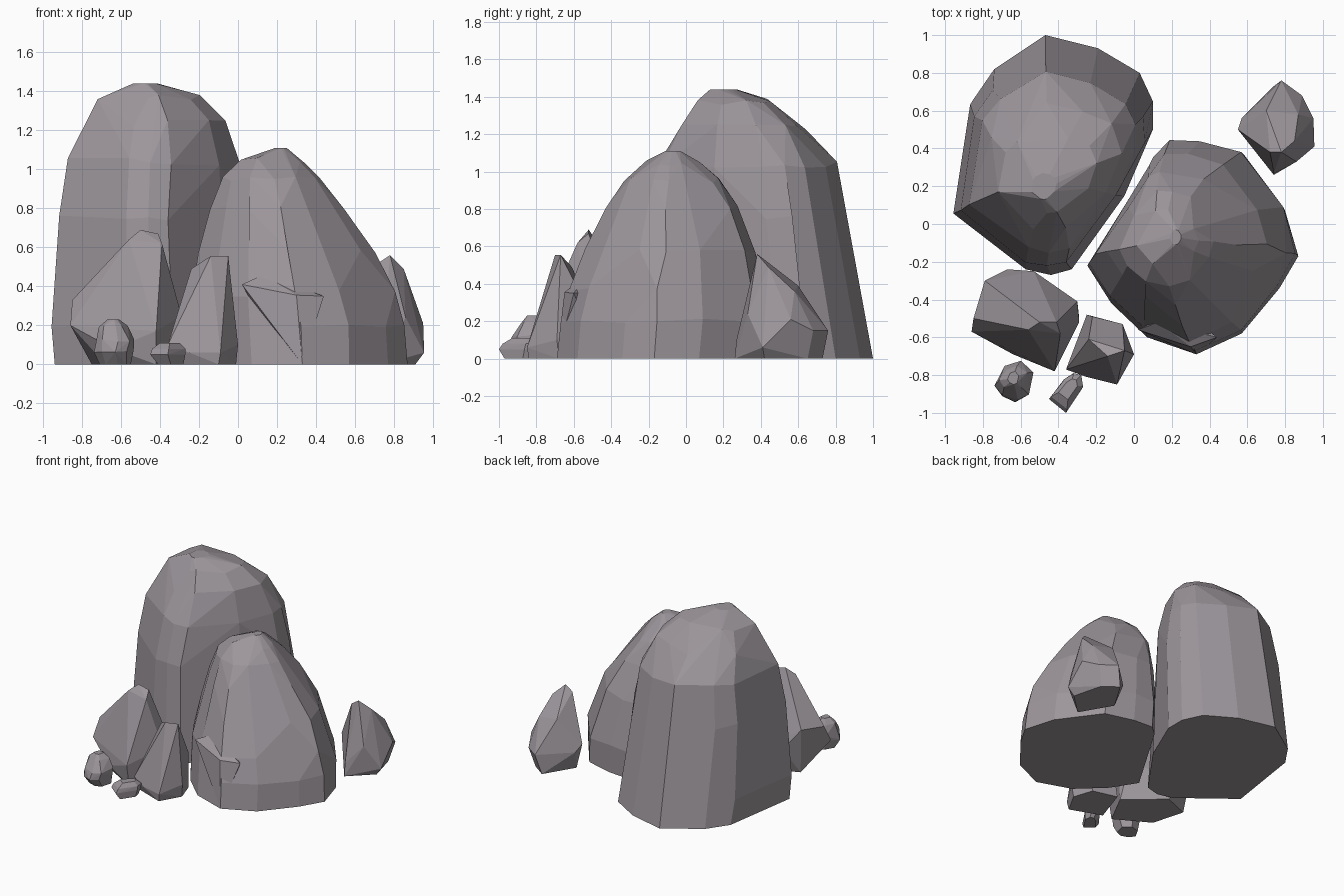
import bpy, bmesh, math, random

random.seed(7)

# Warm grey stone
stone = bpy.data.materials.new("stone")
stone.diffuse_color = (.335, .305, .33, 1)


def rock(name, points, flatten=5):
    """Flat-faceted boulder: convex hull of the points with near-coplanar faces merged."""
    bm = bmesh.new()
    for p in points:
        bm.verts.new(p)
    bmesh.ops.convex_hull(bm, input=bm.verts[:])
    bmesh.ops.delete(bm, geom=[v for v in bm.verts if not v.link_faces], context='VERTS')
    bmesh.ops.dissolve_limit(bm, angle_limit=math.radians(flatten),
                             verts=bm.verts[:], edges=bm.edges[:])
    bmesh.ops.recalc_face_normals(bm, faces=bm.faces[:])
    mesh = bpy.data.meshes.new(name)
    bm.to_mesh(mesh)
    bm.free()
    mesh.materials.append(stone)
    obj = bpy.data.objects.new(name, mesh)
    bpy.context.collection.objects.link(obj)
    return obj


def unit(values):
    """Rescale values to the range -1 to 1."""
    lo, hi = min(values), max(values)
    return [2 * (v - lo) / (hi - lo) - 1 for v in values]


def stack(outline, levels, jitter=0.0, rounding=0.0):
    """Refit a ground outline to a box (z, x0, x1, y0, y1) per level, rounder towards the top."""
    us, vs = unit([p[0] for p in outline]), unit([p[1] for p in outline])
    top = levels[-1][0]
    points = []
    for z, x0, x1, y0, y1 in levels:
        k = rounding * (z / top) ** 3
        fs = [1 + k * (1 / math.hypot(u, v) - 1) for u, v in zip(us, vs)]
        ru = unit([f * u for f, u in zip(fs, us)])
        rv = unit([f * v for f, v in zip(fs, vs)])
        j = jitter if 0 < z < top else 0
        for u, v in zip(ru, rv):
            points.append(((x0 + x1 + u * (x1 - x0)) / 2 + random.uniform(-j, j) * 0.5,
                           (y0 + y1 + v * (y1 - y0)) / 2 + random.uniform(-j, j) * 0.5,
                           z + random.uniform(-j, j)))
    return points


# Tall back boulder
rock("tall_boulder", stack(
    [(-.95, .06), (-.86, .66), (-.75, .82), (-.48, 1.0), (-.2, .93), (.02, .8),
     (.09, .65), (.09, .5), (-.06, .15), (-.34, -.24), (-.45, -.27), (-.57, -.24)],
    [(0, -.94, .10, -.27, 1.0), (.2, -.96, .09, -.26, .96), (.75, -.92, .05, -.22, .86),
     (1.04, -.87, .02, -.15, .80), (1.24, -.79, -.07, -.04, .64),
     (1.37, -.71, -.20, .06, .48), (1.44, -.54, -.41, .13, .27)], .02, .6))

# Broad front boulder
rock("broad_boulder", stack(
    [(-.24, -.23), (-.04, .12), (.12, .37), (.2, .44), (.36, .43), (.58, .37), (.8, .07),
     (.87, -.17), (.77, -.34), (.57, -.58), (.33, -.69), (.07, -.6), (-.12, -.42)],
    [(0, -.24, .87, -.69, .44), (.2, -.24, .86, -.66, .44), (.36, -.23, .80, -.62, .41),
     (.58, -.20, .70, -.53, .37), (.8, -.14, .55, -.43, .28), (.95, -.08, .43, -.33, .17),
     (1.04, .01, .34, -.24, .08), (1.11, .19, .25, -.11, -.03)], .02, .6))

# Shallow broken ledge on its front
rock("front_ledge", [
    (.02, -.56, .41), (.13, -.52, .46), (.25, -.56, .39), (.44, -.60, .35), (.30, -.65, .355),
    (.33, -.69, 0), (.25, -.45, .36), (.25, -.45, 0)])

# Pointed rock at the right
rock("right_rock", [
    (.78, .38, .56), (.72, .38, .52), (.85, .44, .49), (.70, .60, .39), (.87, .58, .36),
    (.78, .76, .15), (.55, .50, .20), (.57, .56, .15), (.89, .68, .15), (.95, .56, .21),
    (.955, .41, .06), (.86, .33, .24), (.74, .27, .10), (.74, .26, 0), (.91, .42, 0),
    (.85, .65, 0), (.74, .73, 0), (.60, .50, 0)])

# Medium rock at the left front
rock("left_rock", [
    (-.50, -.52, .69), (-.41, -.52, .67), (-.39, -.58, .62), (-.56, -.56, .64),
    (-.86, -.57, .20), (-.85, -.50, .33), (-.79, -.30, .36), (-.67, -.24, .20),
    (-.53, -.25, .20), (-.30, -.41, .25), (-.29, -.52, .25), (-.42, -.78, .17),
    (-.64, -.69, .08), (-.68, -.60, 0), (-.42, -.75, 0), (-.29, -.50, 0),
    (-.55, -.27, 0), (-.75, -.35, 0)])

# Slim upright rock in front
rock("slim_rock", [
    (-.14, -.70, .555), (-.05, -.67, .555), (-.24, -.61, .49), (-.25, -.48, 0),
    (-.22, -.49, .22), (-.06, -.53, .28), (0, -.69, .10), (-.01, -.68, 0), (-.06, -.53, 0),
    (-.09, -.85, .06), (-.25, -.81, .06), (-.36, -.77, .10), (-.34, -.75, 0), (-.10, -.84, 0)])

# Two pebbles
rock("round_pebble", stack(
    [(-.74, -.85), (-.69, -.75), (-.6, -.72), (-.53, -.79), (-.56, -.91), (-.62, -.94), (-.7, -.91)],
    [(0, -.71, -.55, -.89, -.74), (.07, -.74, -.54, -.94, -.73), (.12, -.73, -.53, -.93, -.72),
     (.19, -.71, -.57, -.88, -.75), (.23, -.67, -.61, -.85, -.78)], .01))
rock("flat_pebble", stack(
    [(-.45, -.92), (-.36, -.99), (-.27, -.86), (-.28, -.8), (-.32, -.79), (-.37, -.82)],
    [(0, -.41, -.28, -.97, -.82), (.05, -.45, -.27, -1.0, -.79),
     (.08, -.44, -.27, -.98, -.79), (.11, -.40, -.30, -.93, -.82)]))
